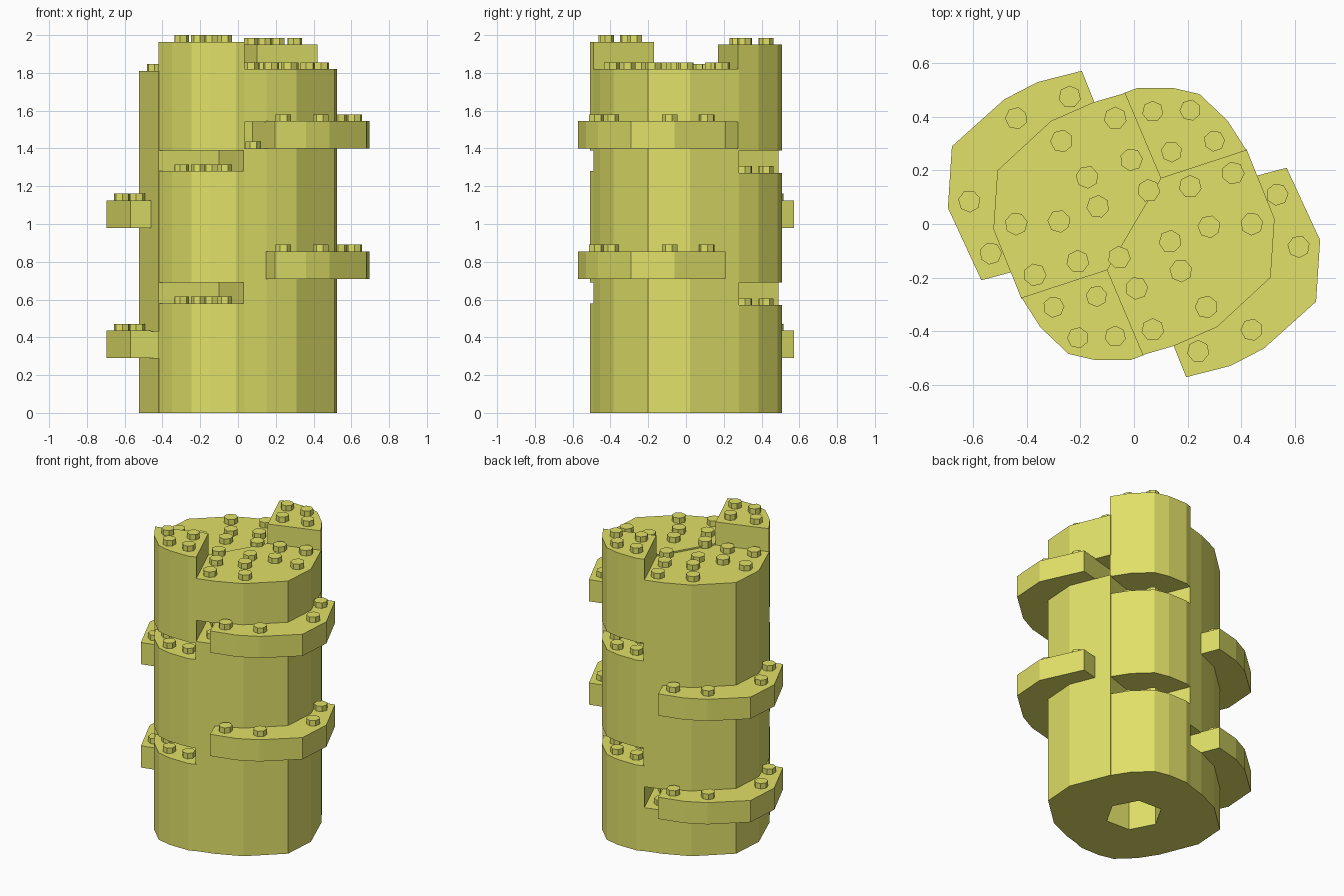
import bpy, bmesh, math

if "Cube" in bpy.data.objects:
    bpy.data.objects.remove(bpy.data.objects["Cube"])

mat = bpy.data.materials.new("yellow_plastic")
mat.diffuse_color = (0.75, 0.75, 0.14, 1)
mat.use_nodes = True
mat.node_tree.nodes["Principled BSDF"].inputs["Base Color"].default_value = mat.diffuse_color


def finish(bm, name):
    bmesh.ops.recalc_face_normals(bm, faces=bm.faces)
    me = bpy.data.meshes.new(name)
    bm.to_mesh(me)
    bm.free()
    me.materials.append(mat)
    ob = bpy.data.objects.new(name, me)
    bpy.context.collection.objects.link(ob)


def turn(pts, side):
    """side 1 keeps the points, side -1 turns them half way round z."""
    return [(x * side, y * side) for x, y in pts]


def prism(name, pts, z0, z1):
    bm = bmesh.new()
    face = bm.faces.new([bm.verts.new((x, y, z0)) for x, y in pts])
    res = bmesh.ops.extrude_face_region(bm, geom=[face], use_keep_orig=True)
    top = [v for v in res["geom"] if isinstance(v, bmesh.types.BMVert)]
    bmesh.ops.translate(bm, verts=top, vec=(0, 0, z1 - z0))
    finish(bm, name)


def studs(name, pts, z, r=0.04, h=0.036):
    bm = bmesh.new()
    for i, (x, y) in enumerate(pts):
        res = bmesh.ops.create_cone(bm, cap_ends=True, segments=7,
                                    radius1=r, radius2=r, depth=h + 0.01)
        a = i * 0.7
        for v in res["verts"]:
            px, py, pz = v.co
            v.co = (x + px * math.cos(a) - py * math.sin(a),
                    y + px * math.sin(a) + py * math.cos(a),
                    z + pz + h / 2 - 0.005)
    finish(bm, name)


# Outlines for the right / back side; the other side is a half turn
N1, N2 = (-0.10, -0.17), (0.10, 0.17)
OUTER = [(0.03, -0.49), (0.15, -0.455), (0.31, -0.385), (0.51, -0.2),
         (0.525, 0.02), (0.42, 0.28)]
HOLE = [(0.09, 0.153), (0.17, 0.0), (0.08, -0.16), (-0.09, -0.153)]
RING = [N1] + OUTER + [N2] + HOLE
CORE = [N1] + [(x * 0.6, y * 0.6) for x, y in OUTER] + [N2] + HOLE
HALF = [N1] + OUTER + [N2]
WEDGE = [N2, (0.42, 0.275), (0.35, 0.385), (0.245, 0.485), (0.15, 0.507),
         (0.01, 0.507), (-0.035, 0.49)]
SLAB = [(0.195, -0.572), (0.36, -0.53), (0.485, -0.465), (0.68, -0.29),
        (0.695, -0.06), (0.57, 0.21), (0.27, 0.13), (0.25, -0.08),
        (0.07, -0.26)]
TOP_STUDS = [(0.07, -0.395), (0.27, -0.31), (0.175, -0.175), (0.01, -0.24),
             (-0.055, -0.125), (0.135, -0.065), (0.28, -0.01), (0.44, 0.0),
             (0.37, 0.19), (0.21, 0.14)]
WEDGE_STUDS = [(0.07, 0.42), (0.21, 0.425), (0.14, 0.27), (0.3, 0.31)]
SLAB_STUDS = [(0.24, -0.475), (0.44, -0.395), (0.615, -0.085), (0.535, 0.11)]

for side, label in ((1, "right"), (-1, "left")):
    # Hollow half body with one open slot, closed at the top
    slot, top, slabs = ((1.40, 1.82, (0.71, 1.40)) if side == 1
                        else (0.29, 1.81, (0.29, 0.98)))
    prism(label + "_body_lower", turn(RING, side), 0, slot)
    prism(label + "_body_core", turn(CORE, side), slot, slot + 0.14)
    if side == -1:
        prism(label + "_body_upper", turn(RING, side), slot + 0.14, 1.54)
    prism(label + "_body_cap", turn(HALF, side), 1.54, top)
    studs(label + "_body_studs", turn(TOP_STUDS, side), top, 0.043)
    studs(label + "_slot_stud", turn([(0.08, -0.38)], side), slot)

    # Curved ledges
    for i, z in enumerate(slabs):
        prism(f"{label}_ledge_{i}", turn(SLAB, side), z, z + 0.145)
        studs(f"{label}_ledge_studs_{i}", turn(SLAB_STUDS, side), z + 0.145, 0.042)

    # Three stacked wedge blocks with gaps between them
    tops = (0.57, 1.27, 1.95) if side == 1 else (0.58, 1.28, 1.964)
    for i, (z0, z1) in enumerate(zip((0, 0.69, 1.39), tops)):
        prism(f"{label}_wedge_{i}", turn(WEDGE, side), z0, z1)
        studs(f"{label}_wedge_studs_{i}", turn(WEDGE_STUDS, side), z1)
